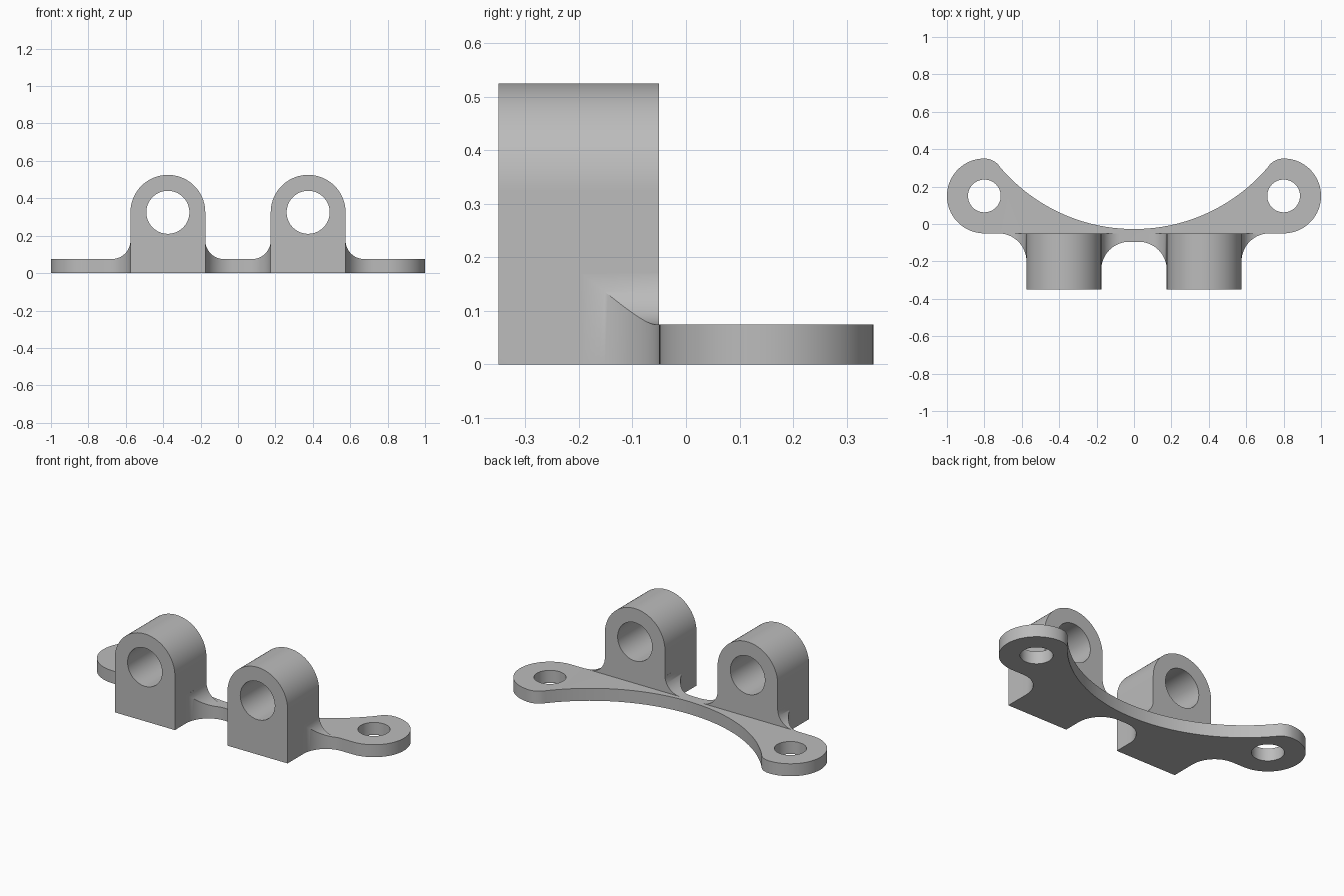
import bpy
import bmesh
from math import sin, cos, radians
from mathutils import Vector

cube = bpy.data.objects.get("Cube")
if cube:
    bpy.data.objects.remove(cube)

grey = bpy.data.materials.new("plain grey")
grey.use_nodes = True
colour = (0.5, 0.5, 0.5, 1)
grey.diffuse_color = colour
grey.node_tree.nodes["Principled BSDF"].inputs["Base Color"].default_value = colour

PLATE = 0.075             # plate thickness
LUG_X, LUG_R = 0.375, 0.2
LUG_Z = 0.325             # height of the lug bore
BACK = -0.05              # rear face of the lugs


def arc(cx, cy, r, start, end, n=24):
    angles = [radians(start + (end - start) * i / n) for i in range(n + 1)]
    return [(cx + r * cos(a), cy + r * sin(a)) for a in angles]


def prism(name, points, low, high, axis="Z"):
    """Extrude a plan outline along z, or a front outline along y."""
    bm = bmesh.new()
    place = (lambda a, b: Vector((a, b, low))) if axis == "Z" else (lambda a, b: Vector((a, low, b)))
    shift = Vector((0, 0, high - low)) if axis == "Z" else Vector((0, high - low, 0))
    face = bm.faces.new([bm.verts.new(place(a, b)) for a, b in points])
    extruded = bmesh.ops.extrude_face_region(bm, geom=[face])["geom"]
    bmesh.ops.translate(bm, vec=shift, verts=[v for v in extruded if isinstance(v, bmesh.types.BMVert)])
    bmesh.ops.remove_doubles(bm, verts=bm.verts, dist=1e-5)
    bmesh.ops.recalc_face_normals(bm, faces=bm.faces)
    mesh = bpy.data.meshes.new(name)
    bm.to_mesh(mesh)
    bm.free()
    mesh.materials.append(grey)
    obj = bpy.data.objects.new(name, mesh)
    bpy.context.collection.objects.link(obj)
    return obj


def combine(target, tool, operation):
    """Apply a boolean and discard the tool."""
    mod = target.modifiers.new(operation.lower(), "BOOLEAN")
    mod.operation, mod.object, mod.solver = operation, tool, "EXACT"
    bpy.context.view_layer.objects.active = target
    bpy.ops.object.modifier_apply(modifier=mod.name)
    bpy.data.objects.remove(tool)


def mirrored(points):
    return [(-x, y) for x, y in reversed(points)]


# Plate outline: front recess, lug root, side recess, ear, ear tip, rear sweep
half = arc(0.025, -0.245, 0.15, 90, 0)
half += [(0.2, -0.27), (0.55, -0.27)]
half += arc(0.725, -0.2, 0.15, 180, 90)
half += arc(0.8, 0.15, 0.2, -90, 90, 48)
half += arc(0.8, 0.25, 0.1, 90, 140.4, 12)
half += arc(0, 0.913, 0.94, -39.65, -90, 40)
bracket = prism("mounting_bracket", half + mirrored(half)[1:], 0, 0.17)

# Lower the plate, leaving curved fillets against the sides of the lugs
outer = [(0.575, 0.4)] + arc(0.675, 0.175, 0.1, 180, 270) + [(1.2, PLATE), (1.2, 0.4)]
inner = arc(0.075, 0.175, 0.1, -90, 0) + [(0.175, 0.4)]
for profile in (outer, mirrored(outer), inner + mirrored(inner)):
    combine(bracket, prism("fillet_cutter", profile, -1, 1, "Y"), "DIFFERENCE")
rear = [(-1.3, BACK), (1.3, BACK), (1.3, 1), (-1.3, 1)]
combine(bracket, prism("rear_cutter", rear, PLATE, 0.5), "DIFFERENCE")

for side in (-1, 1):
    # Round-topped lug with its bore
    x = side * LUG_X
    outline = [(x - LUG_R, 0), (x + LUG_R, 0)] + arc(x, LUG_Z, LUG_R, 0, 180, 48)
    lug = prism("lug", outline, -0.35, BACK, "Y")
    combine(bracket, lug, "UNION")
    bore = prism("bore_cutter", arc(x, LUG_Z, 0.115, 0, 360, 64), -1, 1, "Y")
    combine(bracket, bore, "DIFFERENCE")
    # Screw hole in the ear
    hole = prism("hole_cutter", arc(side * 0.8, 0.15, 0.0875, 0, 360, 64), -1, 1)
    combine(bracket, hole, "DIFFERENCE")

bpy.ops.object.select_all(action="DESELECT")
bracket.select_set(True)
bpy.context.view_layer.objects.active = bracket
bpy.ops.object.shade_smooth_by_angle(angle=radians(30))
